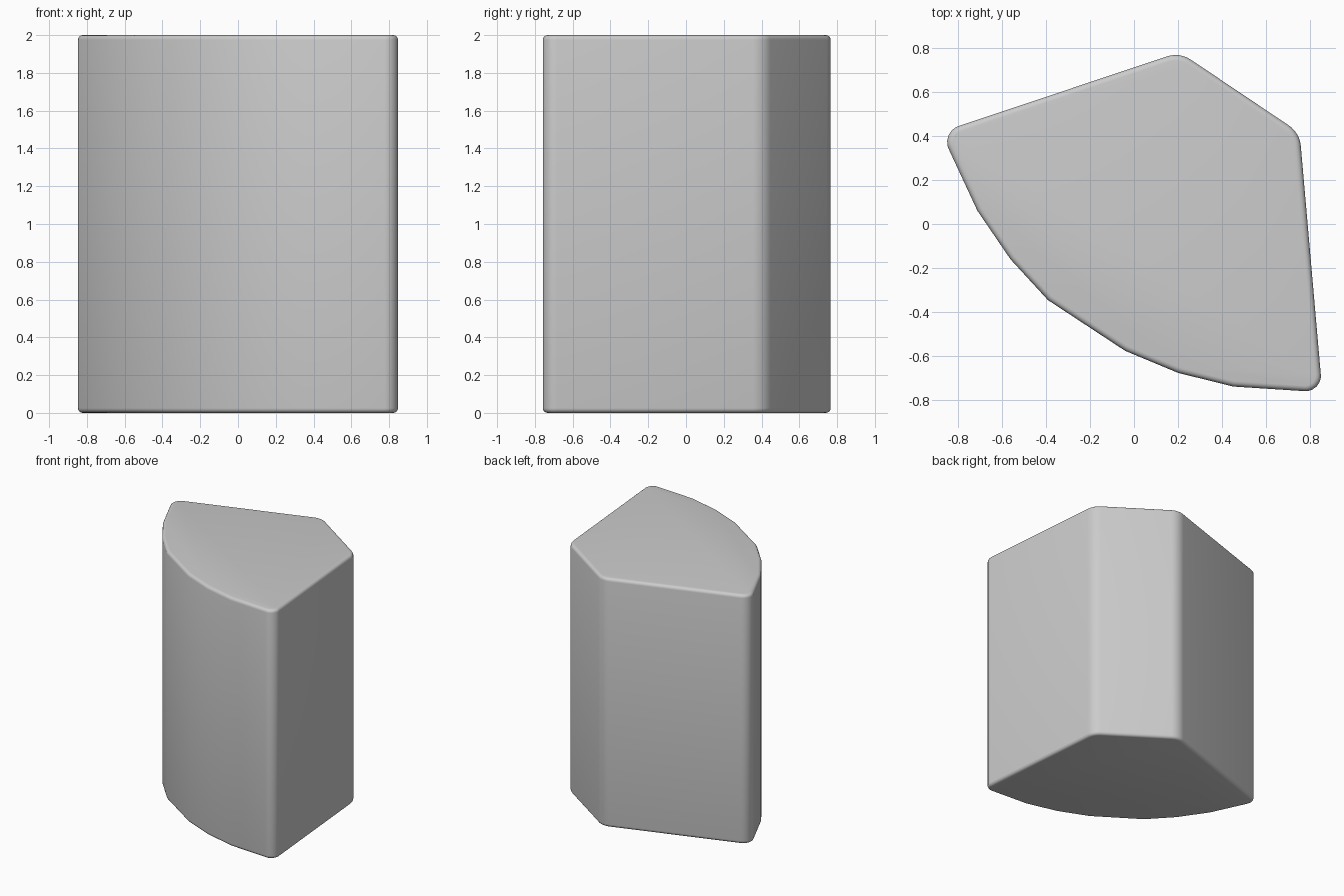
import bpy, bmesh, math
from mathutils import Vector

if "Cube" in bpy.data.objects:
    bpy.data.objects.remove(bpy.data.objects["Cube"])

HEIGHT = 2.0
RIM = 0.025

# Plan outline, counter-clockwise: (x, y, fillet tangent length)
outline = [
    (-0.876, 0.417, 0.085), (-0.71, 0.06, 0), (-0.56, -0.16, 0),
    (-0.39, -0.345, 0), (-0.04, -0.575, 0), (0.20, -0.675, 0),
    (0.45, -0.737, 0), (0.854, -0.763, 0.08),
    (0.751, 0.414, 0.06), (0.207, 0.779, 0.06),
]


def fillet(prev, corner, nxt, length, steps=6):
    """Replace a corner by a circular arc tangent to both sides."""
    if length == 0:
        return [corner]
    u, v = (prev - corner).normalized(), (nxt - corner).normalized()
    half = u.angle(v) / 2
    radius = length * math.tan(half)
    centre = corner + (u + v).normalized() * (length / math.cos(half))
    a, b = corner + u * length - centre, corner + v * length - centre
    return [centre + (a.lerp(b, i / steps)).normalized() * radius for i in range(steps + 1)]


corners = [Vector((x, y)) for x, y, _ in outline]
n = len(corners)
points = []
for i in range(n):
    points += fillet(corners[i - 1], corners[i], corners[(i + 1) % n], outline[i][2])

# Extruded wedge body
bm = bmesh.new()
base = bm.faces.new([bm.verts.new((p.x, p.y, 0)) for p in points])
ext = bmesh.ops.extrude_face_region(bm, geom=[base], use_keep_orig=True)
for v in ext["geom"]:
    if isinstance(v, bmesh.types.BMVert):
        v.co.z = HEIGHT
bmesh.ops.recalc_face_normals(bm, faces=bm.faces)

# Rounded top and bottom rims
rims = [e for e in bm.edges if abs(e.verts[0].co.z - e.verts[1].co.z) < 1e-5]
bmesh.ops.bevel(bm, geom=rims, offset=RIM, segments=4, profile=0.5, affect='EDGES')

mesh = bpy.data.meshes.new("wedge_block")
bm.to_mesh(mesh)
bm.free()
block = bpy.data.objects.new("wedge_block", mesh)
bpy.context.collection.objects.link(block)

# Smooth shading
bpy.context.view_layer.objects.active = block
block.select_set(True)
bpy.ops.object.shade_smooth_by_angle(angle=math.radians(30))
